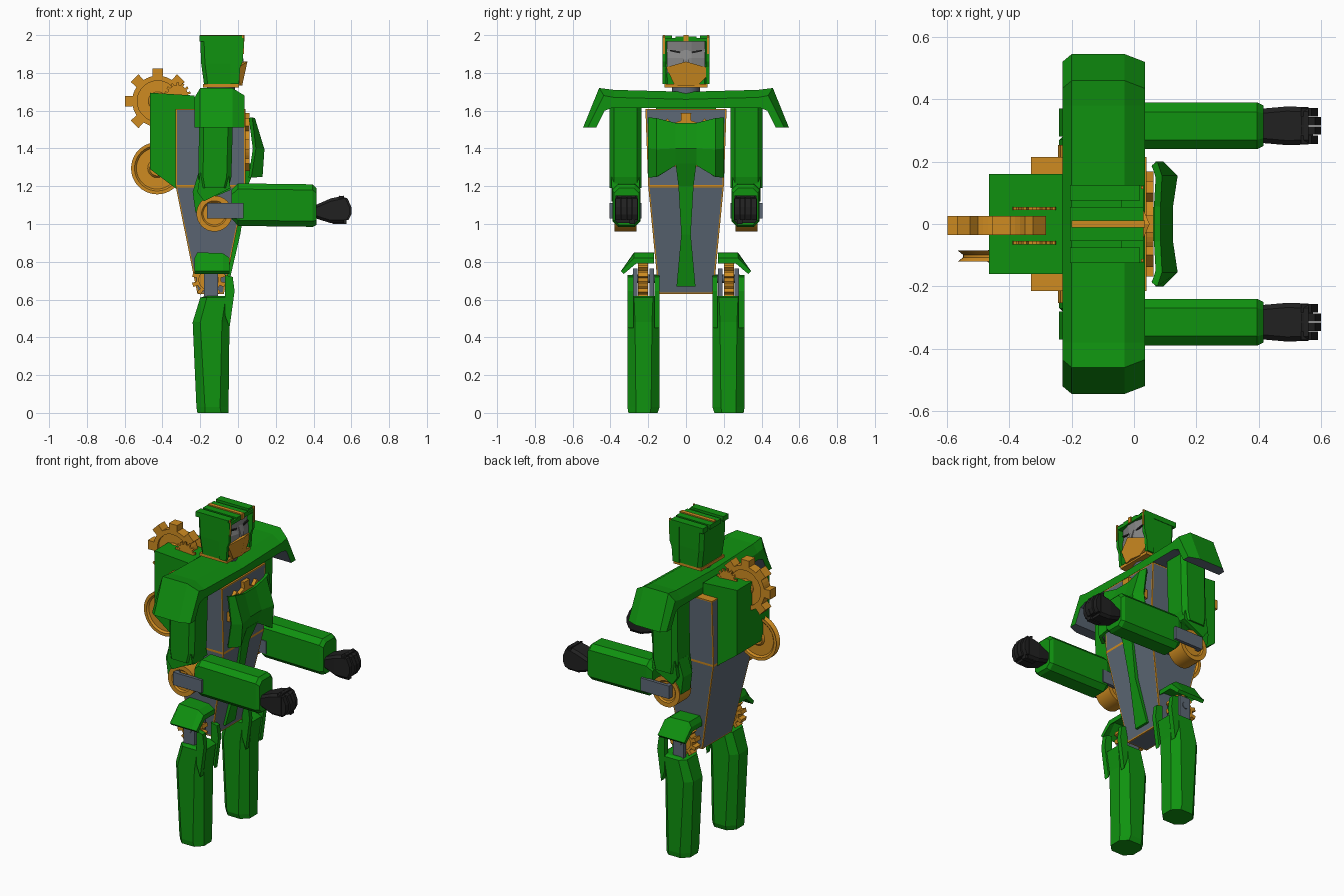
import bpy, bmesh, math
from mathutils import Vector

if "Cube" in bpy.data.objects:
    bpy.data.objects.remove(bpy.data.objects["Cube"])


def material(name, r, g, b):
    m = bpy.data.materials.new(name)
    m.diffuse_color = (r, g, b, 1)
    m.use_nodes = True
    m.node_tree.nodes["Principled BSDF"].inputs["Base Color"].default_value = m.diffuse_color
    return m


GREEN = material("green", 0.005, 0.29, 0.005)
ORANGE = material("orange", 0.62, 0.26, 0.015)
SLATE = material("slate", 0.11, 0.14, 0.18)
GREY = material("grey", 0.24, 0.24, 0.24)
BLACK = material("black", 0.015, 0.015, 0.015)


def loft(name, rings, mat, pair=False, smooth=False):
    """Skin a list of equal rings and cap the ends; pair=True also makes the -y copy."""
    out = []
    for s in ((1, -1) if pair else (1,)):
        bm = bmesh.new()
        vs = [[bm.verts.new((x, y * s, z)) for x, y, z in ring] for ring in rings]
        n = len(rings[0])
        for a, b in zip(vs, vs[1:]):
            for i in range(n):
                j = (i + 1) % n
                bm.faces.new((a[i], a[j], b[j], b[i]))
        bm.faces.new(vs[0])
        bm.faces.new(vs[-1])
        bmesh.ops.recalc_face_normals(bm, faces=bm.faces)
        me = bpy.data.meshes.new(name)
        bm.to_mesh(me)
        bm.free()
        me.materials.append(mat)
        full = (("left_" if s > 0 else "right_") if pair else "") + name
        ob = bpy.data.objects.new(full, me)
        bpy.context.collection.objects.link(ob)
        if smooth:
            bpy.ops.object.select_all(action='DESELECT')
            ob.select_set(True)
            bpy.context.view_layer.objects.active = ob
            bpy.ops.object.shade_smooth_by_angle(angle=math.radians(35))
        out.append(ob)
    return out


def rect(a0, a1, b0, b1, c):
    """Rectangle with chamfered corners."""
    return [(a0 + c, b0), (a1 - c, b0), (a1, b0 + c), (a1, b1 - c),
            (a1 - c, b1), (a0 + c, b1), (a0, b1 - c), (a0, b0 + c)]


def prism_x(name, pts, x0, x1, mat, pair=False):
    return loft(name, [[(x, y, z) for y, z in pts] for x in (x0, x1)], mat, pair)


def prism_y(name, pts, y0, y1, mat, pair=False):
    return loft(name, [[(x, y, z) for x, z in pts] for y in (y0, y1)], mat, pair)


def box(name, x0, x1, y0, y1, z0, z1, mat, pair=False):
    return prism_y(name, [(x0, z0), (x1, z0), (x1, z1), (x0, z1)], y0, y1, mat, pair)


def place(u, v, h, c, axis):
    if axis == 'y':
        return (c[0] + u, c[1] + h, c[2] + v)
    if axis == 'x':
        return (c[0] + h, c[1] + u, c[2] + v)
    return (c[0] + u, c[1] + v, c[2] + h)


def lathe(name, prof, c, axis, mat, pair=False, n=32):
    rings = [[place(r * math.cos(2 * math.pi * i / n), r * math.sin(2 * math.pi * i / n), h, c, axis)
              for i in range(n)] for r, h in prof]
    return loft(name, rings, mat, pair, smooth=True)


def gear(name, c, axis, root, tip, half, teeth, mat, pair=False, dish=0.008):
    """Toothed wheel with a recessed web on both faces."""
    def ring(r0, r1, h):
        pts = []
        for t in range(teeth):
            a = 2 * math.pi * t / teeth + math.pi / 2
            w = math.pi / teeth
            for da, r in ((-0.5 * w, r0), (-0.42 * w, r1), (0.42 * w, r1), (0.5 * w, r0),
                          (0.83 * w, r0), (1.17 * w, r0)):
                pts.append(place(r * math.cos(a + da), r * math.sin(a + da), h, c, axis))
        return pts
    q = root * 0.8
    d = half - dish
    return loft(name, [ring(q, q, -d), ring(q, q, -half), ring(root, tip, -half),
                       ring(root, tip, half), ring(q, q, half), ring(q, q, d)], mat, pair)


# Torso: orange core with inset slate panels on every side but the top
torso = loft("torso", [[(x0, -y, z), (x1, -y, z), (x1, y, z), (x0, y, z)] for x0, x1, y, z in
             ((-.215, -.075, .145, .63), (-.33, .04, .2, 1.2), (-.33, .04, .215, 1.61))], ORANGE)[0]
torso.data.materials.append(SLATE)
bm = bmesh.new()
bm.from_mesh(torso.data)
panels = [f for f in bm.faces if f.normal.z < 0.9]
bmesh.ops.inset_individual(bm, faces=panels, thickness=0.01)
for f in panels:
    f.material_index = 1
bm.to_mesh(torso.data)
bm.free()

# Chest gear and faceted chest shell with slate lining
gear("chest_gear", (.05, 0, 1.42), 'x', .13, .17, .012, 8, ORANGE)
cols = [(-.2, 0), (-.155, 1), (-.055, 2), (.055, 2), (.155, 1), (.2, 0)]
rows = [((.075, 1.565), (.09, 1.56), (.085, 1.535)),
        ((.095, 1.4), (.14, 1.395), (.125, 1.4)),
        ((.07, 1.245), (.13, 1.25), (.095, 1.31))]
me = bpy.data.meshes.new("chest_shell")
me.from_pydata([(r[k][0], y, r[k][1]) for r in rows for y, k in cols], [],
               [(i * 6 + j, i * 6 + 6 + j, i * 6 + 7 + j, i * 6 + 1 + j) for i in range(2) for j in range(5)])
me.materials.append(GREEN)
me.materials.append(SLATE)
chest = bpy.data.objects.new("chest_shell", me)
bpy.context.collection.objects.link(chest)
solid = chest.modifiers.new("thickness", 'SOLIDIFY')
solid.thickness = 0.022
solid.offset = -1
solid.material_offset = 1

# Waist strip down the front of the torso
loft("waist_strip", [[(xb, -w, z), (xf, -w, z), (xf, w, z), (xb, w, z)] for xb, xf, w, z in
     ((-.08, -.052, .05, .67), (-.02, .012, .025, .945), (.02, .052, .04, 1.2), (.03, .1, .055, 1.32))], GREEN)


# Shoulder yoke with drooping ends and slate underside
def yoke(x, drop, pull):
    half = [(.545 - pull, 1.51), (.46 - pull, 1.72 - drop), (.38, 1.71 - drop), (0, 1.70 - drop)]
    under = [(0, 1.615), (.39, 1.615), (.43, 1.60), (.475, 1.51)]
    pts = half + [(-y, z) for y, z in reversed(half[:3])]
    pts += [(-y, z) for y, z in reversed(under[1:])] + under
    return [(x, y, z) for y, z in pts]


y_ob = loft("shoulder_yoke", [yoke(-.23, .05, .025), yoke(-.2, 0, 0), yoke(-.03, 0, 0), yoke(.035, .04, .025)], GREEN)[0]
y_ob.data.materials.append(SLATE)
for p in y_ob.data.polygons:
    if p.normal.z < -0.3:
        p.material_index = 1

# Upper arms and elbow guards
loft("upper_arm", [[(x, y, z) for x, y in rect(x0, x1, .235, .405, .025)] for x0, x1, z in
     ((-.2, -.05, 1.19), (-.21, -.035, 1.25), (-.205, -.025, 1.62))], GREEN, True)
prism_y("elbow_guard", [(-.21, 1.27), (-.24, 1.17), (-.225, 1.06), (-.19, 1.06), (-.18, 1.12), (-.04, 1.18), (-.05, 1.26)],
        .28, .37, GREEN, True)
prism_y("elbow_guard_wide", [(-.2, 1.27), (-.215, 1.17), (-.18, 1.12), (-.04, 1.19), (-.05, 1.26)],
        .245, .395, GREEN, True)

# Elbow discs and slate brackets
lathe("elbow_disc", [(.06, -.05), (.068, -.058), (.095, -.058), (.095, .058), (.068, .058), (.06, .05)],
      (-.125, .32, 1.055), 'y', ORANGE, True)
box("elbow_bracket_outer", -.165, .03, .385, .405, 1.03, 1.11, SLATE, True)
box("elbow_bracket_inner", -.165, .03, .235, .255, 1.03, 1.11, SLATE, True)
box("elbow_bracket_back", -.165, -.14, .255, .385, 1.03, 1.11, SLATE, True)

# Forearms
loft("forearm", [[(x, y, z) for y, z in rect(y0, y1, z0, z1, c)] for x, y0, y1, z0, z1, c in
     ((-.035, .25, .38, 1.03, 1.18, .025), (0, .24, .39, .99, 1.215, .03),
      (.395, .24, .39, .985, 1.21, .03), (.415, .25, .38, .995, 1.19, .025))], GREEN, True)

# Fists: palm, four fingers, thumb
loft("palm", [[(x, y, z) for y, z in rect(.315 - w, .315 + w, z0, z1, .015)] for x, w, z0, z1 in
     ((.41, .055, 1.03, 1.1), (.49, .062, 1.005, 1.135), (.56, .06, 1.005, 1.15))], BLACK, True)
for i in range(4):
    y = .257 + i * .0295
    tip = (.59, .6, .6, .59)[i]
    prism_y("finger_%d" % (i + 1), [(.535, 1.02), (tip - .015, 1.02), (tip, 1.05), (tip, 1.09), (tip - .02, 1.135), (.535, 1.15)],
            y, y + .027, BLACK, True)
box("thumb", .5, .575, .27, .3, 1.0, 1.03, BLACK, True)

# Hip guards, gears and brackets
guard = [(.17, .82), (.17, .85), (.275, .85), (.345, .75), (.33, .735), (.265, .82)]
loft("hip_guard", [[(x, y, z - d * (z > .8)) for y, z in guard] for x, d in
     ((-.23, .03), (-.215, 0), (-.08, .005), (-.045, .03))], GREEN, True)
gear("hip_gear", (-.155, .227, .705), 'y', .065, .09, .026, 10, ORANGE, True)
for tag, y in (("inner", .17), ("outer", .258)):
    box("hip_bracket_" + tag, -.18, -.105, y, y + .022, .56, .765, SLATE, True)
lathe("hip_axle", [(.022, -.09), (.022, .06)], (-.145, .225, .71), 'y', SLATE, True, 12)

# Legs with knee prongs
loft("leg", [[(x, y, z) for x, y in rect(x0, x1, y0, y1, c)] for x0, x1, y0, y1, c, z in
     ((-.215, -.05, .15, .305, .04, 0), (-.22, -.05, .14, .31, .045, .03), (-.24, -.045, .14, .31, .04, .48),
      (-.2, -.03, .14, .31, .035, .61), (-.17, -.045, .155, .295, .03, .62))], GREEN, True)
for tag, y0, y1 in (("inner", .14, .168), ("outer", .278, .31)):
    prism_y("knee_prong_" + tag, [(-.07, .52), (-.045, .45), (-.018, .645), (-.028, .72), (-.07, .73)], y0, y1, GREEN, True)

# Neck and helmet
lathe("neck", [(.075, 0), (.075, .12)], (-.09, 0, 1.63), 'z', SLATE, n=12)
box("helmet_trim", -.185, .005, -.115, .115, 1.722, 1.74, ORANGE)
loft("helmet_shell", [[(x, y, z) for x, y in rect(x0, -.015, -w, w, .02)] for x0, w, z in
     ((-.18, .118, 1.74), (-.195, .122, 1.85), (-.2, .122, 1.975))], GREEN)
prism_y("helmet_cheek", [(-.04, 1.74), (.005, 1.74), (.012, 1.83), (.025, 1.86), (.03, 1.985), (-.04, 1.985)],
        .105, .125, GREEN, True)
box("helmet_brow", -.04, .03, -.105, .105, 1.965, 1.985, GREEN)
box("helmet_side_ridge", -.205, .02, .075, .125, 1.965, 1.997, GREEN, True)
box("helmet_centre_ridge", -.205, .03, -.055, .055, 1.965, 1.993, GREEN)
box("helmet_stripe", -.2, .035, -.012, .012, 1.965, 2.0, ORANGE)
box("cheek_edge", .022, .031, .112, .122, 1.9, 2.0, ORANGE, True)

# Face, eyes and pointed mouth plate
loft("face", [[(-.03, -.1, z), (x - .02, -.1, z), (x, -.03, z), (x, .03, z), (x - .02, .1, z), (-.03, .1, z)]
     for x, z in ((.02, 1.8), (.022, 1.88), (.012, 1.915), (.02, 1.97))], GREY)
prism_y("nose", [(.01, 1.93), (.03, 1.87), (.03, 1.84), (.01, 1.84)], -.014, .014, GREY)
prism_x("eye", [(.03, 1.902), (.085, 1.915), (.085, 1.922), (.03, 1.914)], .005, .014, BLACK, True)
mouth = [(-.105, 1.83, .005), (0, 1.86, .05), (.105, 1.83, .005), (.105, 1.775, .0),
         (.06, 1.732, .01), (0, 1.732, .022), (-.06, 1.732, .01)]
loft("mouth_plate", [[(-.03, y, z) for y, z, x in mouth], [(x, y, z) for y, z, x in mouth]], ORANGE)

# Backpack with gears and a grooved pulley
prism_y("backpack", [(-.465, 1.695), (-.23, 1.68), (-.23, 1.5), (-.325, 1.185), (-.465, 1.29)], -.16, .16, GREEN)
gear("back_gear", (-.425, -.005, 1.65), 'y', .135, .175, .03, 8, ORANGE, dish=.012)
lathe("back_gear_hub", [(.04, -.03), (.05, -.02), (.05, .02), (.04, .03)], (-.425, -.005, 1.65), 'y', ORANGE)
for i, y in enumerate((.05, -.06)):
    gear("small_back_gear_%d" % (i + 1), (-.32, y, 1.68), 'y', .055, .07, .005, 14, ORANGE, dish=.001)
lathe("pulley", [(.04, -.02), (.05, -.008), (.11, -.008), (.12, -.018), (.138, -.018), (.12, -.004),
                 (.12, .004), (.138, .018), (.12, .018), (.11, .008), (.05, .008), (.04, .02)],
      (-.428, -.103, 1.295), 'y', ORANGE, n=40)
